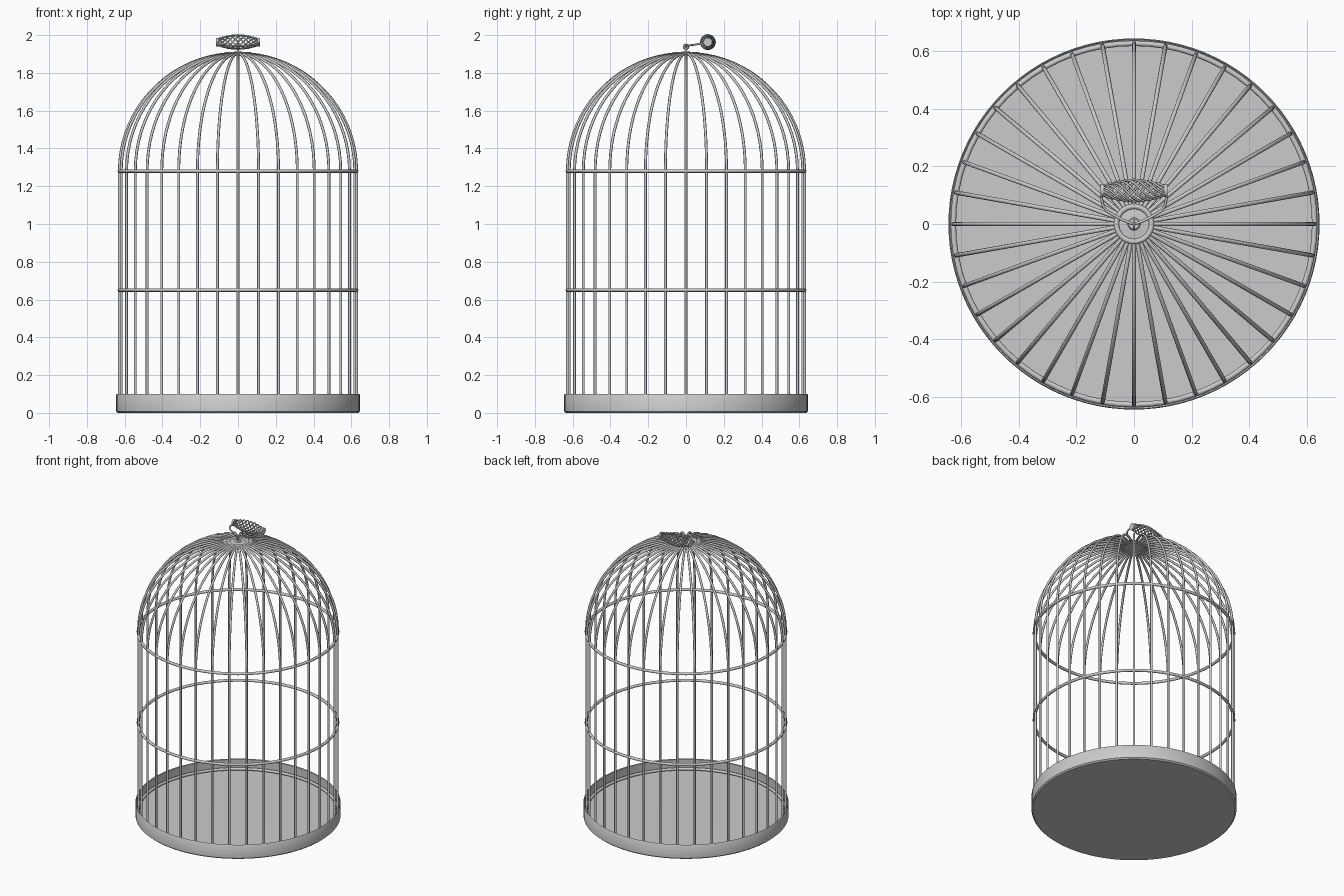
import bpy, bmesh, math
from math import sin, cos, pi

if "Cube" in bpy.data.objects:
    bpy.data.objects.remove(bpy.data.objects["Cube"])

R, SPRING = 0.628, 1.28


def smooth(ob, angle=40):
    bpy.ops.object.select_all(action='DESELECT')
    ob.select_set(True)
    bpy.context.view_layer.objects.active = ob
    bpy.ops.object.shade_smooth_by_angle(angle=math.radians(angle))


def wires(name, paths, radius, res=2, cyclic=False):
    cu = bpy.data.curves.new(name, 'CURVE')
    cu.dimensions = '3D'
    cu.bevel_depth = radius
    cu.bevel_resolution = res
    cu.use_fill_caps = True
    for pts in paths:
        sp = cu.splines.new('POLY')
        sp.points.add(len(pts) - 1)
        for p, co in zip(sp.points, pts):
            p.co = (*co, 1)
        sp.use_cyclic_u = cyclic
    ob = bpy.data.objects.new(name, cu)
    bpy.context.collection.objects.link(ob)
    bpy.ops.object.select_all(action='DESELECT')
    ob.select_set(True)
    bpy.context.view_layer.objects.active = ob
    bpy.ops.object.convert(target='MESH')
    smooth(bpy.context.view_layer.objects.active, 50)


def lathe(name, profile, n):
    bm = bmesh.new()
    vs = [bm.verts.new((r, 0, z)) for r, z in profile]
    es = [bm.edges.new(e) for e in zip(vs, vs[1:])]
    bmesh.ops.spin(bm, geom=vs + es, cent=(0, 0, 0), axis=(0, 0, 1),
                   angle=2 * pi, steps=n, use_duplicate=False)
    bmesh.ops.remove_doubles(bm, verts=bm.verts, dist=1e-5)
    bmesh.ops.recalc_face_normals(bm, faces=bm.faces)
    me = bpy.data.meshes.new(name)
    bm.to_mesh(me)
    bm.free()
    ob = bpy.data.objects.new(name, me)
    bpy.context.collection.objects.link(ob)
    smooth(ob)


def circle(r, z, n=72):
    return [(r * cos(2 * pi * i / n), r * sin(2 * pi * i / n), z) for i in range(n)]


# shallow tray with a thin raised wall
lathe("tray", [(0, 0), (0.636, 0), (0.645, 0.008), (0.645, 0.096), (0.642, 0.1),
               (0.638, 0.096), (0.638, 0.022), (0, 0.022)], 96)

# upright bars that bend over into the dome
bars = []
for k in range(36):
    a = 2 * pi * k / 36
    prof = [(R, 0.03), (R, SPRING)]
    for i in range(1, 19):
        t = math.radians(85) * i / 18
        prof.append((R * cos(t), SPRING + (1.904 - SPRING) * sin(t)))
    bars.append([(r * cos(a), r * sin(a), z) for r, z in prof])
wires("cage_bars", bars, 0.0075, 2)

# horizontal hoops
for name, z in (("base_hoop", 0.035), ("middle_hoop", 0.65), ("dome_hoop", SPRING)):
    wires(name, [circle(R, z)], 0.0095, 2, True)

# crown ring, cap plate and eyelet post
wires("crown_ring", [circle(0.061, 1.902, 48)], 0.010, 3, True)
lathe("crown_cap", [(0, 1.896), (0.058, 1.896), (0.058, 1.904), (0.022, 1.908),
                    (0.018, 1.915), (0, 1.916)], 32)
wires("crown_post", [[(0, 0, 1.905), (0, 0, 1.945)]], 0.006)
wires("crown_eyelet", [[(0, 0.013 * cos(i * pi / 8), 1.938 + 0.013 * sin(i * pi / 8))
                        for i in range(16)]], 0.004, 2, True)

# wire yoke holding the folded-back handle
yoke = [(-0.108, 0.115, 1.963), (-0.113, 0.09, 1.958), (-0.108, 0.065, 1.953)]
for i in range(13):
    x = -0.095 + 0.19 * i / 12
    yoke.append((x, 0.045 * (abs(x) / 0.095) ** 1.3, 1.942 + 0.007 * abs(x) / 0.095))
yoke += [(-x, y, z) for x, y, z in reversed(yoke[:3])]
wires("handle_yoke", [yoke], 0.005)

# bulging grip of twisted wires
HY, HZ, HL = 0.116, 1.963, 0.11
grip = []
for k in range(8):
    path = []
    for i in range(33):
        t = i / 32
        r = 0.017 + 0.021 * sin(pi * t)
        a = 2 * pi * k / 8 + 2 * pi * t
        path.append((-HL + 2 * HL * t, HY + r * cos(a), HZ + r * sin(a)))
    grip.append(path)
wires("handle_grip", grip, 0.004)

# round end caps of the grip
for side, name in ((-1, "handle_cap_left"), (1, "handle_cap_right")):
    bpy.ops.mesh.primitive_cylinder_add(vertices=20, radius=0.023, depth=0.012,
                                        location=(side * HL, HY, HZ),
                                        rotation=(0, pi / 2, 0))
    ob = bpy.context.object
    ob.name = name
    smooth(ob)
